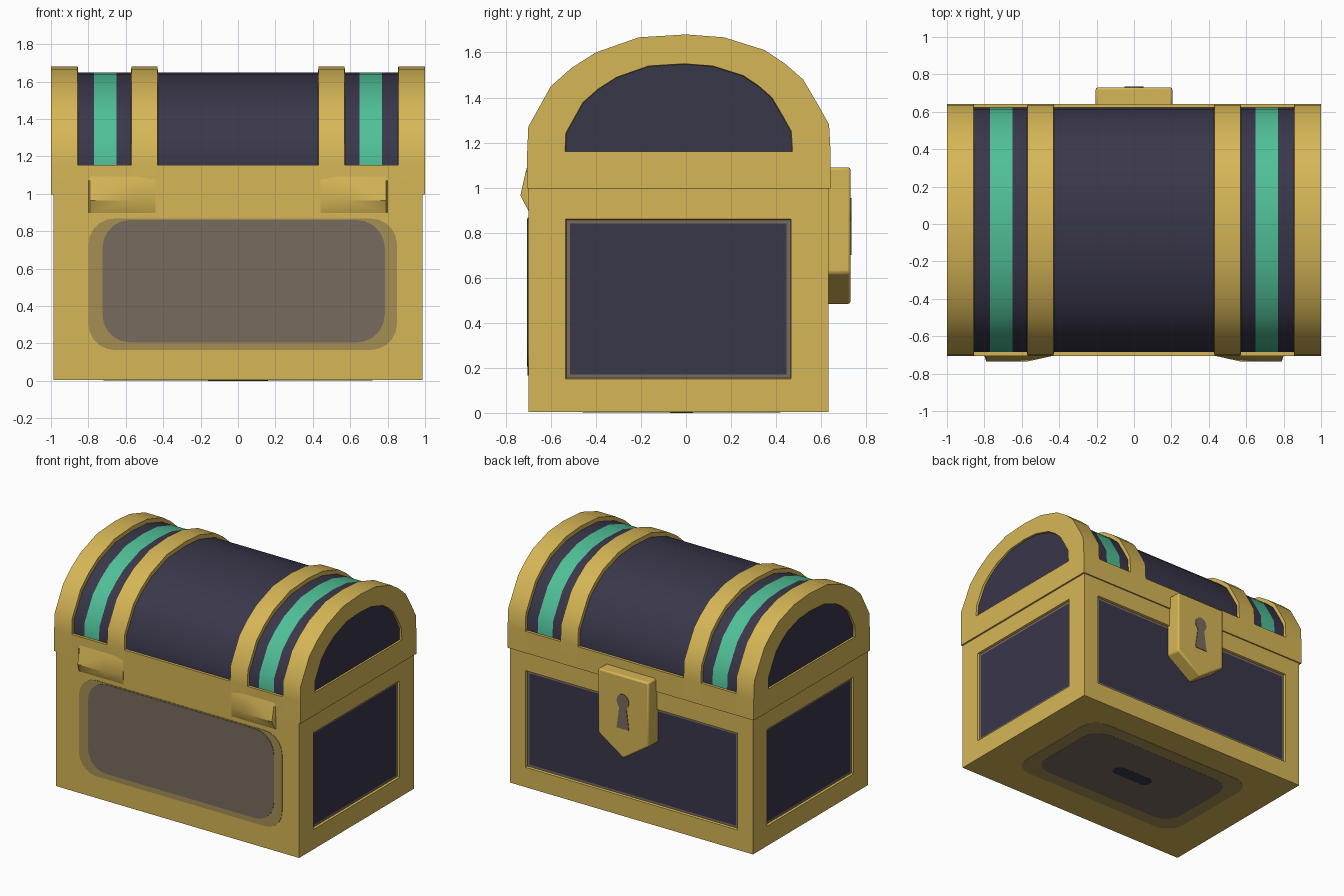
import bpy, bmesh, math
from mathutils import Vector

if "Cube" in bpy.data.objects:
    bpy.data.objects.remove(bpy.data.objects["Cube"])


def lin(c):
    c /= 255
    return c / 12.92 if c <= 0.04045 else ((c + 0.055) / 1.055) ** 2.4


PALETTE = [("gold", (214, 182, 86)), ("dark_navy", (57, 55, 74)), ("green", (80, 192, 152)),
           ("grey_brown", (121, 107, 94)), ("tarnished_gold", (166, 143, 84))]
MATS = []
for n, rgb in PALETTE:
    m = bpy.data.materials.new(n)
    m.diffuse_color = (*[lin(c) for c in rgb], 1)
    m.use_nodes = True
    m.node_tree.nodes["Principled BSDF"].inputs["Base Color"].default_value = m.diffuse_color
    MATS.append(m)
GOLD, NAVY, GREEN, BROWN, TARNISH = range(5)


def finish(name, bm, angle=30):
    bmesh.ops.remove_doubles(bm, verts=bm.verts, dist=0.0005)
    bmesh.ops.recalc_face_normals(bm, faces=bm.faces)
    me = bpy.data.meshes.new(name)
    bm.to_mesh(me)
    bm.free()
    for m in MATS:
        me.materials.append(m)
    ob = bpy.data.objects.new(name, me)
    bpy.context.collection.objects.link(ob)
    bpy.ops.object.select_all(action='DESELECT')
    ob.select_set(True)
    bpy.context.view_layer.objects.active = ob
    bpy.ops.object.shade_smooth_by_angle(angle=math.radians(angle))
    return ob


def prism(name, pts, place, t0, t1, mat):
    """Extrude a 2D outline; place(a, b, t) maps it into space."""
    bm = bmesh.new()
    rings = [[bm.verts.new(place(a, b, t)) for a, b in pts] for t in (t0, t1)]
    n = len(pts)
    for i in range(n):
        j = (i + 1) % n
        bm.faces.new((rings[0][i], rings[0][j], rings[1][j], rings[1][i]))
    for r in rings:
        bm.faces.new(r)
    for f in bm.faces:
        f.material_index = mat
    return finish(name, bm)


def rounded(x0, x1, y0, y1, r, seg=5):
    out = []
    for k, (cx, cy) in enumerate([(x1 - r, y1 - r), (x0 + r, y1 - r), (x0 + r, y0 + r), (x1 - r, y0 + r)]):
        for i in range(seg + 1):
            a = math.pi / 2 * (k + i / seg)
            out.append((cx + r * math.cos(a), cy + r * math.sin(a)))
    return out


def on_y(a, b, t):
    return (a, t, b)


def on_z(a, b, t):
    return (a, b, t)


# --- chest body: box with recessed panels on both ends and the back
bm = bmesh.new()
X, Y0, Y1, Z0, Z1 = 0.987, -0.70, 0.632, 0.004, 1.0
bmesh.ops.create_cube(bm, size=1)
for v in bm.verts:
    v.co = (X if v.co.x > 0 else -X, Y1 if v.co.y > 0 else Y0, Z1 if v.co.z > 0 else Z0)
bm.normal_update()


def panel(face, lo, hi, depth):
    n = face.normal.copy()
    axis = max(range(3), key=lambda i: abs(n[i]))
    mid = face.calc_center_median()

    def fit(grow):
        for v in face.verts:
            for i in range(3):
                if i != axis:
                    v.co[i] = hi[i] - grow if v.co[i] > mid[i] else lo[i] + grow
    bmesh.ops.inset_individual(bm, faces=[face], thickness=0.1)
    fit(0)
    # recess walls, then a thin worn fringe around the dark panel
    bmesh.ops.inset_individual(bm, faces=[face], thickness=0.005)
    fit(0.004)
    for v in face.verts:
        v.co -= n * depth
    r = bmesh.ops.inset_individual(bm, faces=[face], thickness=0.02)
    fit(0.02)
    for f in r["faces"]:
        f.material_index = BROWN
    face.material_index = NAVY


for f in list(bm.faces):
    if abs(f.normal.x) > 0.9:
        panel(f, (0, -0.535, 0.15), (0, 0.467, 0.86), 0.015)
    elif f.normal.y > 0.9:
        panel(f, (-0.86, 0, 0.15), (0.86, 0, 0.86), 0.015)
finish("chest_body", bm)

# --- arched lid: one loft through stations along x, ribs raised, bands coloured
ARCH = [(-0.70, 1.27), (-0.60, 1.45), (-0.51, 1.53), (-0.40, 1.60), (-0.21, 1.667), (0.0, 1.68), (0.17, 1.667),
        (0.35, 1.61), (0.44, 1.55), (0.52, 1.48), (0.585, 1.37), (0.635, 1.28)]
FRONT, BACK = [(-0.705, 0.995), (-0.705, 1.155)], [(0.642, 1.155), (0.642, 0.995)]
SHRINK = 0.955


def section(raised):
    if raised:
        return FRONT + [FRONT[1]] + ARCH + [BACK[0]] + BACK
    cy = -0.033
    arch = [(cy + (y - cy) * 0.97, 1.0 + (z - 1.0) * SHRINK) for y, z in ARCH]
    return FRONT + [(-0.685, 1.155)] + arch + [(0.622, 1.155)] + BACK


half = [(1.0, 1, GOLD), (0.857, 1, GOLD), (0.855, 0, NAVY), (0.77, 0, GREEN), (0.65, 0, NAVY),
        (0.572, 0, GOLD), (0.57, 1, GOLD), (0.43, 1, GOLD), (0.428, 0, NAVY)]
# each entry: x, raised, colour of the strip that follows it
stations = [(-x, r, c) for x, r, c in half]
for i in range(len(half) - 1, -1, -1):
    x, r, _ = half[i]
    stations.append((x, r, half[i - 1][2] if i else GOLD))

bm = bmesh.new()
rings = [[bm.verts.new((x, y, z)) for y, z in section(r)] for x, r, _ in stations]
n = len(rings[0])
for s in range(len(rings) - 1):
    flat = not stations[s][1] and not stations[s + 1][1]
    for i in range(n):
        j = (i + 1) % n
        f = bm.faces.new((rings[s][i], rings[s][j], rings[s + 1][j], rings[s + 1][i]))
        on_arch = 2 <= i < n - 3
        f.material_index = stations[s][2] if on_arch and flat else GOLD
# end caps with an arched, slightly recessed dark panel
for ring, sx in ((rings[0], 1), (rings[-1], -1)):
    loops = [ring]
    for dx in (0.0, 0.015):
        k = 0.75 - dx * 0.3
        loops.append([bm.verts.new((v.co.x + sx * dx, -0.034 + (v.co.y + 0.034) * k,
                                    1.16 + max(0, v.co.z - 1.16) * k)) for v in ring])
    for a, b in zip(loops, loops[1:]):
        for i in range(n):
            j = (i + 1) % n
            bm.faces.new((a[i], a[j], b[j], b[i]))
    bm.faces.new(loops[-1]).material_index = NAVY
bmesh.ops.dissolve_degenerate(bm, dist=0.0002, edges=bm.edges)
finish("arched_lid", bm, 32)

# --- worn patch on the front, in two tones
prism("front_patch_outer", rounded(-0.80, 0.85, 0.165, 0.868, 0.14), on_y, -0.69, -0.703, TARNISH)
prism("front_patch_inner", rounded(-0.725, 0.785, 0.205, 0.86, 0.15), on_y, -0.69, -0.706, BROWN)

# --- worn patch underneath
prism("base_patch_outer", rounded(-0.72, 0.72, -0.46, 0.42, 0.14), on_z, 0.01, 0.002, TARNISH)
prism("base_patch_inner", rounded(-0.62, 0.62, -0.36, 0.32, 0.14), on_z, 0.01, 0.001, BROWN)
prism("base_dark_stain", rounded(-0.16, 0.16, -0.07, 0.03, 0.04), on_z, 0.01, 0.0, NAVY)

# --- pair of hinge bulges on the front seam
for s in (-1, 1):
    bm = bmesh.new()
    outer = [(0.80, 0), (0.79, 1), (0.57, 1), (0.44, 0)]
    rows = []
    for x, out in outer:
        ys = (-0.69, -0.701, -0.735 if out else -0.706, -0.712 if out else -0.706, -0.69)
        rows.append([bm.verts.new((s * x, y, z)) for y, z in zip(ys, (0.87, 0.90, 0.965, 1.07, 1.14))])
    for a, b in zip(rows, rows[1:]):
        for i in range(5):
            bm.faces.new((a[i], a[(i + 1) % 5], b[(i + 1) % 5], b[i]))
    bm.faces.new(rows[0])
    bm.faces.new(rows[-1])
    finish("hinge_left" if s < 0 else "hinge_right", bm)

# --- clasp plate with keyhole on the back
clasp = prism("clasp", [(-0.205, 1.09), (0.205, 1.09), (0.205, 0.62), (0.0, 0.48), (-0.205, 0.62)],
              on_y, 0.60, 0.731, GOLD)
bev = clasp.modifiers.new("soft_edges", 'BEVEL')
bev.width = 0.012
bev.segments = 2
hole = [(0.05 * math.cos(a), 0.90 + 0.055 * math.sin(a))
        for a in [math.radians(-55 + i * 290 / 10) for i in range(11)]]
prism("keyhole", hole + [(-0.05, 0.70), (0.05, 0.70)], on_y, 0.725, 0.735, BROWN)
